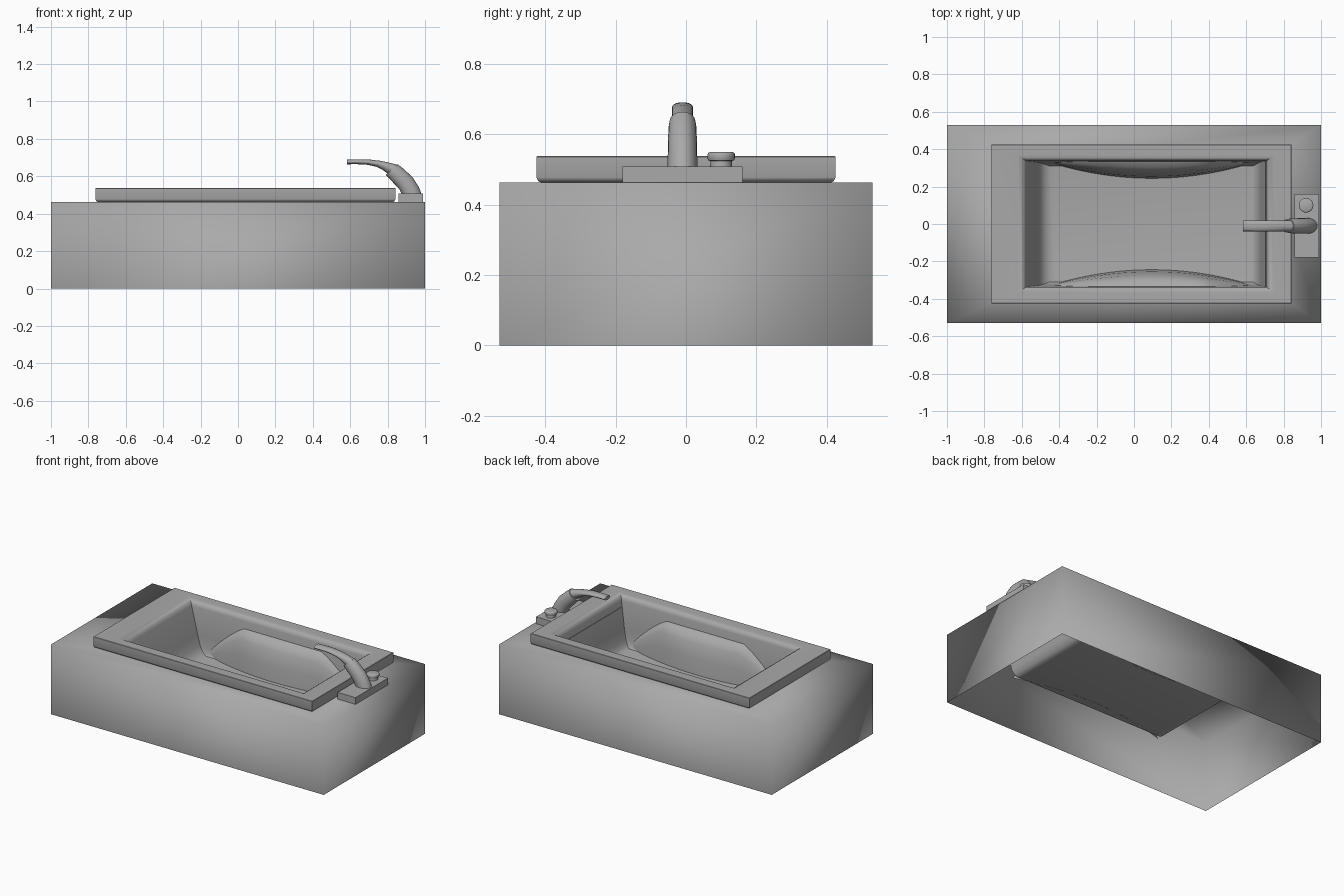
import bpy
import bmesh
import math
from mathutils import Vector

cube = bpy.data.objects.get("Cube")
if cube:
    bpy.data.objects.remove(cube, do_unlink=True)

grey = bpy.data.materials.new("plain_grey")
grey.use_nodes = True
grey.diffuse_color = (0.4, 0.4, 0.4, 1)
grey.node_tree.nodes["Principled BSDF"].inputs["Base Color"].default_value = (0.4, 0.4, 0.4, 1)


def finish(name, bm, angle=40, closed=False):
    """Turn a bmesh into a named, shaded object."""
    if closed:
        bmesh.ops.recalc_face_normals(bm, faces=bm.faces[:])
    mesh = bpy.data.meshes.new(name)
    bm.to_mesh(mesh)
    bm.free()
    mesh.materials.append(grey)
    obj = bpy.data.objects.new(name, mesh)
    bpy.context.collection.objects.link(obj)
    bpy.ops.object.select_all(action='DESELECT')
    obj.select_set(True)
    bpy.context.view_layer.objects.active = obj
    if angle:
        bpy.ops.object.shade_smooth_by_angle(angle=math.radians(angle))
    else:
        bpy.ops.object.shade_smooth()


def loft(rings, bottom=False, top=False):
    """Skin a list of equal-length closed rings, with optional end caps."""
    bm = bmesh.new()
    loops = [[bm.verts.new(p) for p in ring] for ring in rings]
    n = len(loops[0])
    for a, b in zip(loops, loops[1:]):
        for i in range(n):
            j = (i + 1) % n
            bm.faces.new((a[i], a[j], b[j], b[i]))
    if bottom:
        bm.faces.new(loops[0][::-1])
    if top:
        bm.faces.new(loops[-1])
    return bm


def rect_ring(x0, x1, half_y, z, y=0.0):
    return [(x0, y - half_y, z), (x1, y - half_y, z), (x1, y + half_y, z), (x0, y + half_y, z)]


def strut_ring(low, high, half_width, y=-0.01, sides=20):
    """Ellipse spanning two points of the xz plane."""
    low, high = Vector((low[0], y, low[1])), Vector((high[0], y, high[1]))
    mid, arm = (low + high) / 2, (high - low) / 2
    turn = [2 * math.pi * i / sides for i in range(sides)]
    return [mid + arm * math.cos(a) + Vector((0, half_width * math.sin(a), 0)) for a in turn]


def disc_ring(x, y, radius, z, sides=24):
    turn = [2 * math.pi * i / sides for i in range(sides)]
    return [(x + radius * math.cos(a), y + radius * math.sin(a), z) for a in turn]


# Open-bottomed surround, softly shaded across its corners
bm = loft([
    rect_ring(-1, 1, 0.53, 0),
    rect_ring(-1, 1, 0.53, 0.463),
    rect_ring(-0.57, 0.70, 0.336, 0.463),
])
finish("tub_surround", bm, angle=0)

# Tub: rounded rim, then straight basin walls with a fillet at the floor
profile = [
    (-0.749, 0.829, 0.412, 0.463),
    (-0.757, 0.837, 0.420, 0.467),
    (-0.763, 0.842, 0.425, 0.478),
    (-0.763, 0.842, 0.425, 0.536),
    (-0.761, 0.840, 0.423, 0.538),
    (-0.622, 0.750, 0.368, 0.538),
    (-0.602, 0.731, 0.354, 0.534),
    (-0.586, 0.717, 0.343, 0.524),
    (-0.576, 0.709, 0.337, 0.503),
    (-0.527, 0.684, 0.332, 0.320),
    (-0.506, 0.670, 0.328, 0.255),
    (-0.483, 0.656, 0.321, 0.225),
    (-0.452, 0.637, 0.310, 0.210),
    (-0.420, 0.615, 0.295, 0.207),
]
finish("tub_basin", loft([rect_ring(*row) for row in profile], top=True))

# Arm rests: arched ledges swelling from both long walls
STEPS = 24
swell = [(0.0, 0.245), (0.35, 0.23), (0.65, 0.19), (0.88, 0.10), (1.0, -0.002)]
for name, side in (("left_arm_rest", 1), ("right_arm_rest", -1)):
    bm = bmesh.new()
    rows = []
    for depth, height in swell:
        row = []
        for i in range(STEPS + 1):
            s = i / STEPS
            arc = 4 * s * (1 - s)
            rise = min(1, 1.35 * arc)
            y = 0.335 - 0.091 * depth * arc
            row.append(bm.verts.new((-0.47 + 1.13 * s, side * y, 0.208 + height * rise)))
        rows.append(row)
    for a, b in zip(rows, rows[1:]):
        for i in range(STEPS):
            quad = (a[i], b[i], b[i + 1], a[i + 1])
            bm.faces.new(quad if side > 0 else quad[::-1])
    finish(name, bm)

# Tap base plate
bm = loft([rect_ring(0.857, 0.988, 0.17, z, y=-0.01) for z in (0.46, 0.508)], True, True)
finish("tap_base", bm, closed=True)

# Tap body leaning toward the basin
body = [
    ((0.878, 0.500), (0.983, 0.500), 0.042),
    ((0.863, 0.530), (0.968, 0.540), 0.042),
    ((0.838, 0.557), (0.933, 0.596), 0.041),
    ((0.805, 0.592), (0.880, 0.644), 0.040),
    ((0.790, 0.607), (0.855, 0.664), 0.037),
]
finish("tap_body", loft([strut_ring(*r) for r in body], True, True), closed=True)

# Slim spout curving out over the basin
spout = [
    ((0.800, 0.615), (0.852, 0.662), 0.030),
    ((0.772, 0.635), (0.805, 0.674), 0.030),
    ((0.740, 0.651), (0.760, 0.683), 0.030),
    ((0.690, 0.662), (0.700, 0.690), 0.030),
    ((0.630, 0.665), (0.630, 0.691), 0.029),
    ((0.584, 0.664), (0.584, 0.689), 0.029),
]
finish("tap_spout", loft([strut_ring(*r) for r in spout], True, True), closed=True)

# Round control knob on a narrow stem
knob = [(0.032, 0.500), (0.030, 0.524), (0.037, 0.526), (0.039, 0.532),
        (0.039, 0.543), (0.037, 0.547), (0.033, 0.549)]
bm = loft([disc_ring(0.92, 0.10, r, z) for r, z in knob], True, True)
finish("tap_knob", bm, closed=True)
